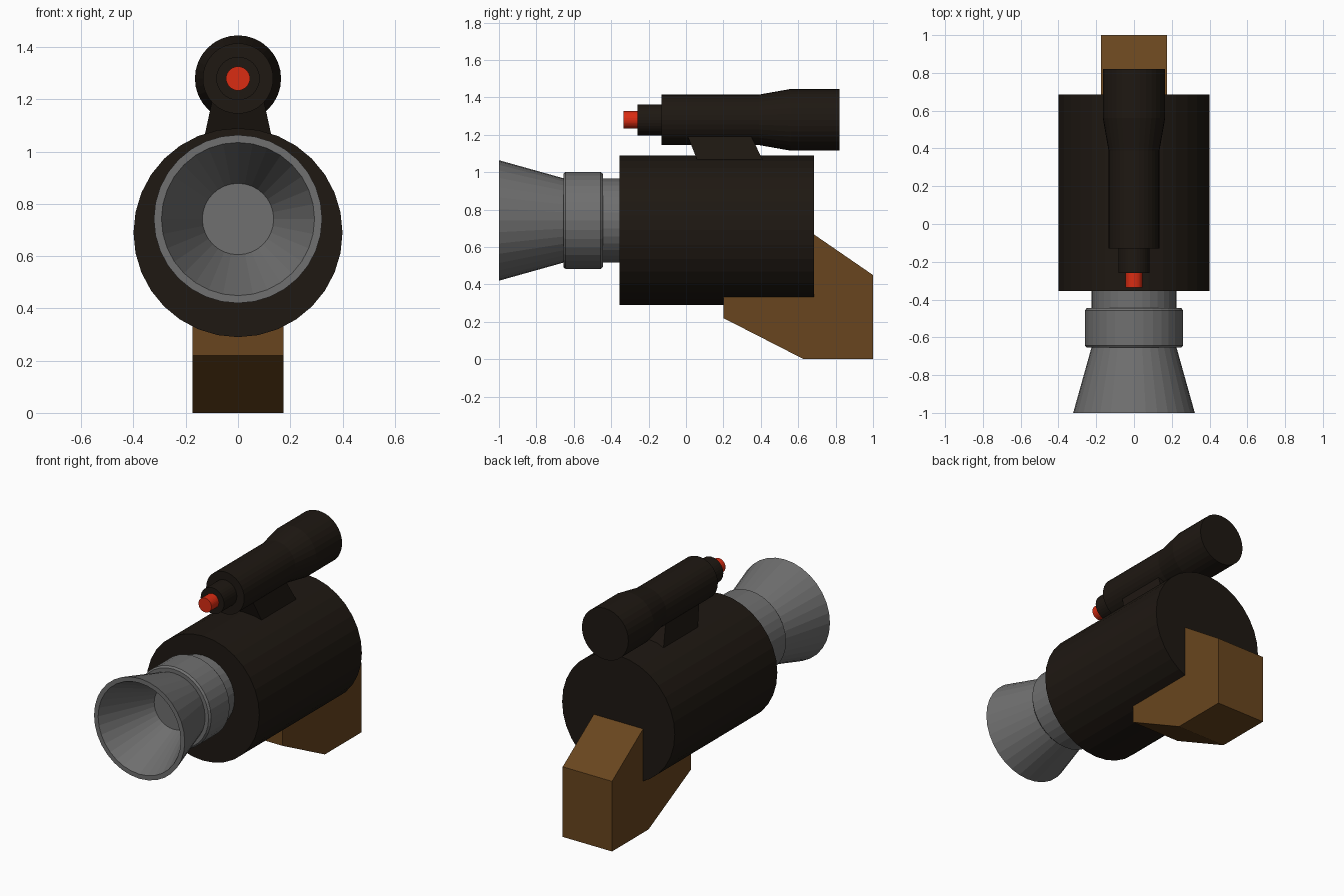
import bpy, bmesh, math

if "Cube" in bpy.data.objects:
    bpy.data.objects.remove(bpy.data.objects["Cube"])

def material(name, rgb):
    m = bpy.data.materials.new(name)
    m.diffuse_color = (*rgb, 1)
    m.use_nodes = True
    m.node_tree.nodes["Principled BSDF"].inputs["Base Color"].default_value = m.diffuse_color
    return m

BLACK = material("dark_metal", (0.013, 0.009, 0.006))
STEEL = material("steel", (0.16, 0.16, 0.16))
WOOD = material("wood", (0.14, 0.06, 0.013))
RED = material("red", (0.70, 0.025, 0.006))

def finish(name, bm, mat):
    bmesh.ops.recalc_face_normals(bm, faces=bm.faces)
    me = bpy.data.meshes.new(name)
    bm.to_mesh(me)
    bm.free()
    me.materials.append(mat)
    ob = bpy.data.objects.new(name, me)
    bpy.context.collection.objects.link(ob)
    return ob

def lathe(name, profile, z, mat, n=32):
    """Turn (radius, y) points around a y-parallel axis at height z, capping both ends."""
    bm = bmesh.new()
    rings = []
    for r, y in profile:
        rings.append([bm.verts.new((r * math.cos(a), y, z + r * math.sin(a)))
                      for a in (2 * math.pi * i / n for i in range(n))])
    for a, b in zip(rings, rings[1:]):
        for i in range(n):
            j = (i + 1) % n
            bm.faces.new((a[i], a[j], b[j], b[i]))
    bm.faces.new(rings[0])
    bm.faces.new(rings[-1])
    return finish(name, bm, mat)

def slab(name, profile, mat):
    """Join a (y, z, half width) side outline across x."""
    bm = bmesh.new()
    left, right = ([bm.verts.new((s * w, y, z)) for y, z, w in profile] for s in (-1, 1))
    bm.faces.new(left)
    bm.faces.new(right)
    for i in range(len(profile)):
        j = (i + 1) % len(profile)
        bm.faces.new((left[i], left[j], right[j], right[i]))
    return finish(name, bm, mat)

# Main drum
lathe("body", [(0.40, -0.355), (0.40, 0.685)], 0.69, BLACK)

# Flared muzzle with a hollow cone, and its collar
lathe("muzzle", [(0.03, -0.42), (0.293, -1.0), (0.322, -1.0),
                 (0.224, -0.65), (0.224, -0.345)], 0.742, STEEL)
lathe("muzzle_collar", [(0.25, -0.655), (0.26, -0.643), (0.26, -0.457),
                        (0.25, -0.445)], 0.742, STEEL)

# Scope, eyepiece and red lens
lathe("scope", [(0.135, -0.13), (0.135, 0.39), (0.165, 0.56), (0.165, 0.82)], 1.28, BLACK)
lathe("scope_tip", [(0.083, -0.26), (0.083, -0.12)], 1.28, BLACK)
lathe("scope_lens", [(0.046, -0.335), (0.046, -0.25)], 1.28, RED)

# Bracket between drum and scope
slab("scope_mount", [(0.01, 1.19, 0.10), (0.35, 1.19, 0.10),
                     (0.41, 1.065, 0.127), (0.06, 1.065, 0.127)], BLACK)

# Wooden grip under the back
slab("grip", [(y, z, 0.175) for y, z in
              [(0.20, 0.22), (0.63, 0.0), (1.0, 0.0), (1.0, 0.45),
               (0.68, 0.67), (0.68, 0.36), (0.20, 0.36)]], WOOD)
